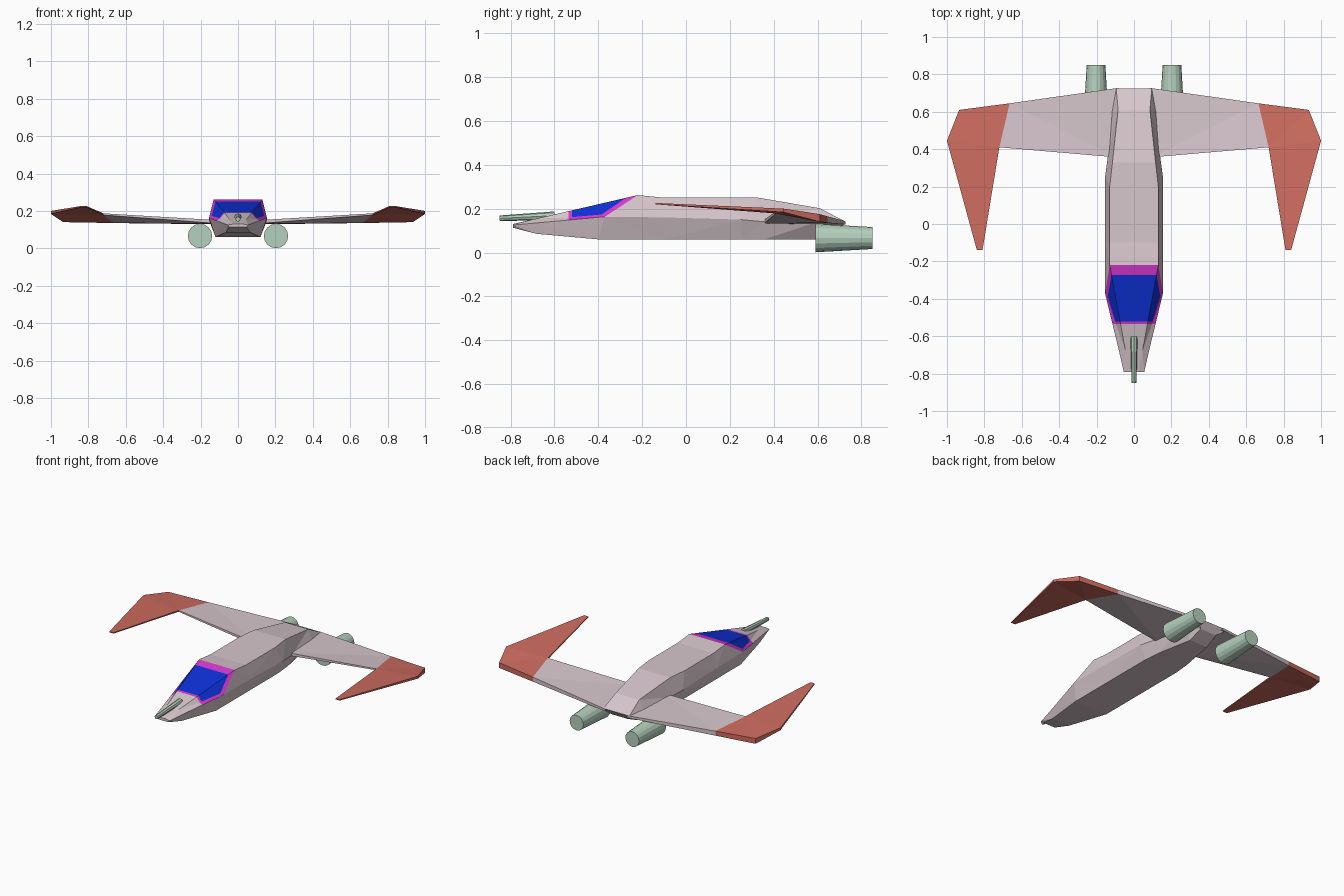
import bpy, bmesh
from mathutils import Vector, Matrix

cube = bpy.data.objects.get("Cube")
if cube:
    bpy.data.objects.remove(cube, do_unlink=True)


def material(name, rgb):
    m = bpy.data.materials.new(name)
    m.use_nodes = True
    m.diffuse_color = (*rgb, 1)
    m.node_tree.nodes["Principled BSDF"].inputs["Base Color"].default_value = (*rgb, 1)
    return m


HULL = material("pale pink grey", (.68, .57, .61))
RED = material("coral red", (.62, .15, .115))
BLUE = material("canopy blue", (.004, .03, .68))
TRIM = material("magenta trim", (.68, .04, .63))
GREEN = material("pale green", (.46, .63, .51))


def finish(name, bm, *mats):
    bmesh.ops.recalc_face_normals(bm, faces=bm.faces)
    me = bpy.data.meshes.new(name)
    bm.to_mesh(me)
    bm.free()
    for m in mats:
        me.materials.append(m)
    ob = bpy.data.objects.new(name, me)
    bpy.context.collection.objects.link(ob)
    return ob


def loft(bm, rings):
    """Skin closed rings of points and cap both ends."""
    rows = [[bm.verts.new(p) for p in r] for r in rings]
    n = len(rows[0])
    for a, b in zip(rows, rows[1:]):
        for i in range(n):
            j = (i + 1) % n
            bm.faces.new((a[i], a[j], b[j], b[i]))
    bm.faces.new(rows[0])
    bm.faces.new(rows[-1])


# Fuselage: hexagonal stations given as bottom, widest and top edge points
stations = [
    ((.045, -.79, .113), (.055, -.79, .125), (.025, -.79, .130)),
    ((.065, -.68, .085), (.080, -.68, .135), (.045, -.68, .155)),
    ((.120, -.40, .06), (.155, -.37, .163), (.130, -.22, .262)),
    ((.120, -.10, .06), (.155, -.10, .160), (.130, -.10, .250)),
    ((.120, .25, .06), (.155, .25, .150), (.130, .20, .250)),
    ((.110, .36, .06), (.140, .36, .140), (.115, .33, .250)),
    ((.065, .60, .06), (.120, .60, .140), (.085, .61, .202)),
    ((.060, .69, .10), (.100, .72, .128), (.095, .725, .142)),
]
bm = bmesh.new()
loft(bm, [list(s) + [(-x, y, z) for x, y, z in reversed(s)] for s in stations])
bmesh.ops.triangulate(bm, faces=bm.faces)

# Canopy: cut the window and its frame into the skin, then colour by region
def back(p):
    return p.y - 1.47 * (p.z - .16)


def sill(p):
    return p.z - .125 - .09 * (p.y + .79)


cuts = [((0, -.535, 0), (0, 1, 0)), ((0, -.52, 0), (0, 1, 0)),
        ((0, -.405, .16), (0, 1, -1.47)), ((0, -.79, .137), (0, -.09, 1))]
for co, no in cuts:
    front = [f for f in bm.faces if f.calc_center_median().y < -.2
             and max(v.co.y for v in f.verts) < -.21]
    geom = front + list({e for f in front for e in f.edges}) + list({v for f in front for v in f.verts})
    bmesh.ops.bisect_plane(bm, geom=geom, plane_co=co, plane_no=Vector(no).normalized(), dist=1e-5)
for f in bm.faces:
    c = f.calc_center_median()
    if c.y > -.535 and back(c) < -.3735 and sill(c) > .001:
        glass = c.y > -.52 and back(c) < -.405 and sill(c) > .012
        f.material_index = 1 if glass else 2
finish("fuselage", bm, HULL, BLUE, TRIM)


# Wings: plates whose corners are x, y, top height, bottom height
def plate(name, corners, side, mat):
    bm = bmesh.new()
    loft(bm, [[(side * x, y, t) for x, y, t, b in corners],
              [(side * x, y, b) for x, y, t, b in corners]])
    bmesh.ops.triangulate(bm, faces=[f for f in bm.faces if len(f.verts) > 3])
    finish(name, bm, mat)


root_front, root_back = (.10, .357, .150, .132), (.08, .728, .142, .128)
seam_front, seam_back = (.72, .41, .187, .178), (.665, .645, .165, .135)
tip_back, tip_out = (.935, .61, .175, .140), (1, .445, .200, .184)
prong_out, prong_in = (.84, -.14, .226, .220), (.81, -.14, .226, .220)


# Engines and gun: tapered cylinders along y
def tube(name, x, z, y0, y1, r0, r1, sides, tilt=0):
    bm = bmesh.new()
    bmesh.ops.create_cone(bm, cap_ends=True, segments=sides, radius1=r0, radius2=r1, depth=y1 - y0)
    turn = Matrix.Rotation(-1.5707963 + tilt, 4, 'X')
    bmesh.ops.transform(bm, matrix=Matrix.Translation((x, (y0 + y1) / 2, z)) @ turn, verts=bm.verts)
    return finish(name, bm, GREEN)


for side, label in ((1, "left"), (-1, "right")):
    plate(label + "_wing", [root_front, seam_front, seam_back, root_back], side, HULL)
    plate(label + "_wing_tip", [seam_front, prong_in, prong_out, tip_out, tip_back, seam_back], side, RED)
    tube(label + "_engine", side * .203, .066, .59, .85, .065, .05, 16)

tube("nose_gun", 0, .162, -.85, -.60, .013, .019, 8, .05)
